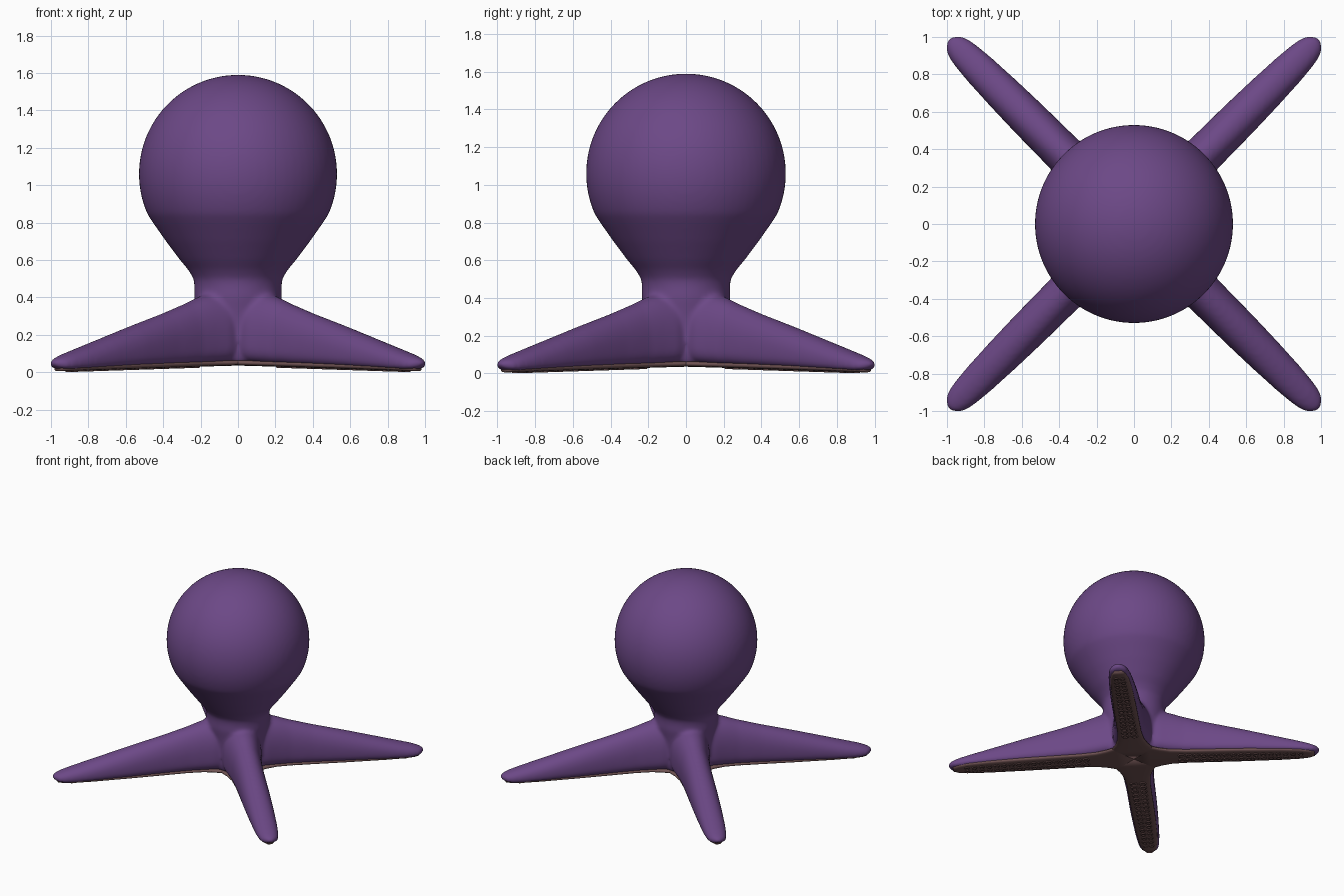
import bpy, bmesh, math
from mathutils import Matrix, Vector

if "Cube" in bpy.data.objects:
    bpy.data.objects.remove(bpy.data.objects["Cube"])


def material(name, color):
    m = bpy.data.materials.new(name)
    m.diffuse_color = color
    m.use_nodes = True
    m.node_tree.nodes["Principled BSDF"].inputs["Base Color"].default_value = m.diffuse_color
    return m


def finish(bm, name, mat):
    bmesh.ops.recalc_face_normals(bm, faces=bm.faces[:])
    me = bpy.data.meshes.new(name)
    bm.to_mesh(me)
    bm.free()
    for p in me.polygons:
        p.use_smooth = True
    ob = bpy.data.objects.new(name, me)
    bpy.context.collection.objects.link(ob)
    me.materials.append(mat)
    return ob


def loft(bm, rings):
    rows = [[bm.verts.new(p) for p in r] for r in rings]
    n = len(rows[0])
    for a, b in zip(rows, rows[1:]):
        for i in range(n):
            j = (i + 1) % n
            bm.faces.new((a[i], a[j], b[j], b[i]))
    bm.faces.new(rows[0])
    bm.faces.new(rows[-1])


def section(d, w, lo, hi, mid, e_top, e_low, n=32):
    # rounded cross-section of an arm, standing at distance d from the centre
    c = lo + (hi - lo) * mid
    pts = []
    for i in range(n):
        t = 2 * math.pi * i / n
        co, si = math.cos(t), math.sin(t)
        e = 2 / (e_top if si >= 0 else e_low)
        h = hi - c if si >= 0 else c - lo
        pts.append(Vector((d, w * math.copysign(abs(co) ** e, co),
                           c + h * math.copysign(abs(si) ** e, si))))
    return pts


def arms():
    return [Matrix.Rotation(math.radians(45 + 90 * k), 4, 'Z') for k in range(4)]


def under(d):
    # gently arched underside
    return 0.037 - 0.031 * min(d / 1.3, 1)


purple = material("purple_skin", (0.15, 0.065, 0.24, 1))
brown = material("brown_underside", (0.16, 0.085, 0.085, 1))

# Body: round head, narrow neck and four arms, fused together
bm = bmesh.new()
R, CZ = 0.53, 1.06
profile = [(R * math.cos(math.radians(a)), CZ + R * math.sin(math.radians(a)))
           for a in range(88, -25, -4)]
profile += [(0.455, 0.80), (0.385, 0.70), (0.31, 0.60), (0.268, 0.55), (0.237, 0.50),
            (0.233, 0.46), (0.235, 0.40), (0.225, 0.33), (0.21, 0.20), (0.20, 0.055)]
loft(bm, [[Vector((r * math.cos(2 * math.pi * i / 64), r * math.sin(2 * math.pi * i / 64), z))
           for i in range(64)] for r, z in profile])
# distance, half width, top height
arm = [(0.0, 0.15, 0.43), (0.2, 0.145, 0.425), (0.28, 0.13, 0.405), (0.38, 0.115, 0.37),
       (0.55, 0.107, 0.318), (0.8, 0.104, 0.248), (1.0, 0.098, 0.189), (1.2, 0.088, 0.13),
       (1.3, 0.077, 0.101), (1.35, 0.064, 0.084), (1.38, 0.047, 0.072), (1.397, 0.022, 0.058)]
for m in arms():
    loft(bm, [[m @ p for p in section(d, w, under(d) + 0.016 - 0.008 * d + max(0, d - 1.34) * 0.4,
                                      hi, 0.35, 2.2, 3.5)] for d, w, hi in arm])
body = finish(bm, "body", purple)
rm = body.modifiers.new("fuse", 'REMESH')
rm.mode = 'VOXEL'
rm.voxel_size = 0.014
rm.use_smooth_shade = True
sm = body.modifiers.new("soften", 'SMOOTH')
sm.factor = 0.5
sm.iterations = 10

# Underside pad running along every arm
bm = bmesh.new()
pad = [(0.0, 0.17), (0.12, 0.165), (0.2, 0.125), (0.28, 0.1), (0.4, 0.09), (0.8, 0.087),
       (1.1, 0.079), (1.25, 0.068), (1.32, 0.053), (1.36, 0.028)]
for m in arms():
    loft(bm, [[m @ p for p in section(d, w, under(d), under(d) + 0.034, 0.5, 3, 3, 20)]
              for d, w in pad])
finish(bm, "underside_pad", brown)

# Two rows of small ring suckers below each arm
bm = bmesh.new()
for m in arms():
    for k in range(17):
        d = 0.36 + k * 0.056
        s = 1 - 0.3 * k / 16
        for side in (-1, 1):
            rings = []
            for i in range(12):
                a = 2 * math.pi * i / 12
                row = []
                for j in range(6):
                    b = 2 * math.pi * j / 6
                    r = s * (0.021 + 0.007 * math.cos(b))
                    row.append(bm.verts.new(m @ Vector((
                        d + r * math.cos(a), side * 0.034 * s + r * math.sin(a),
                        under(d) + 0.0065 * math.sin(b)))))
                rings.append(row)
            for i in range(12):
                p, q = rings[i], rings[(i + 1) % 12]
                for j in range(6):
                    bm.faces.new((p[j], q[j], q[(j + 1) % 6], p[(j + 1) % 6]))
finish(bm, "suckers", brown)
